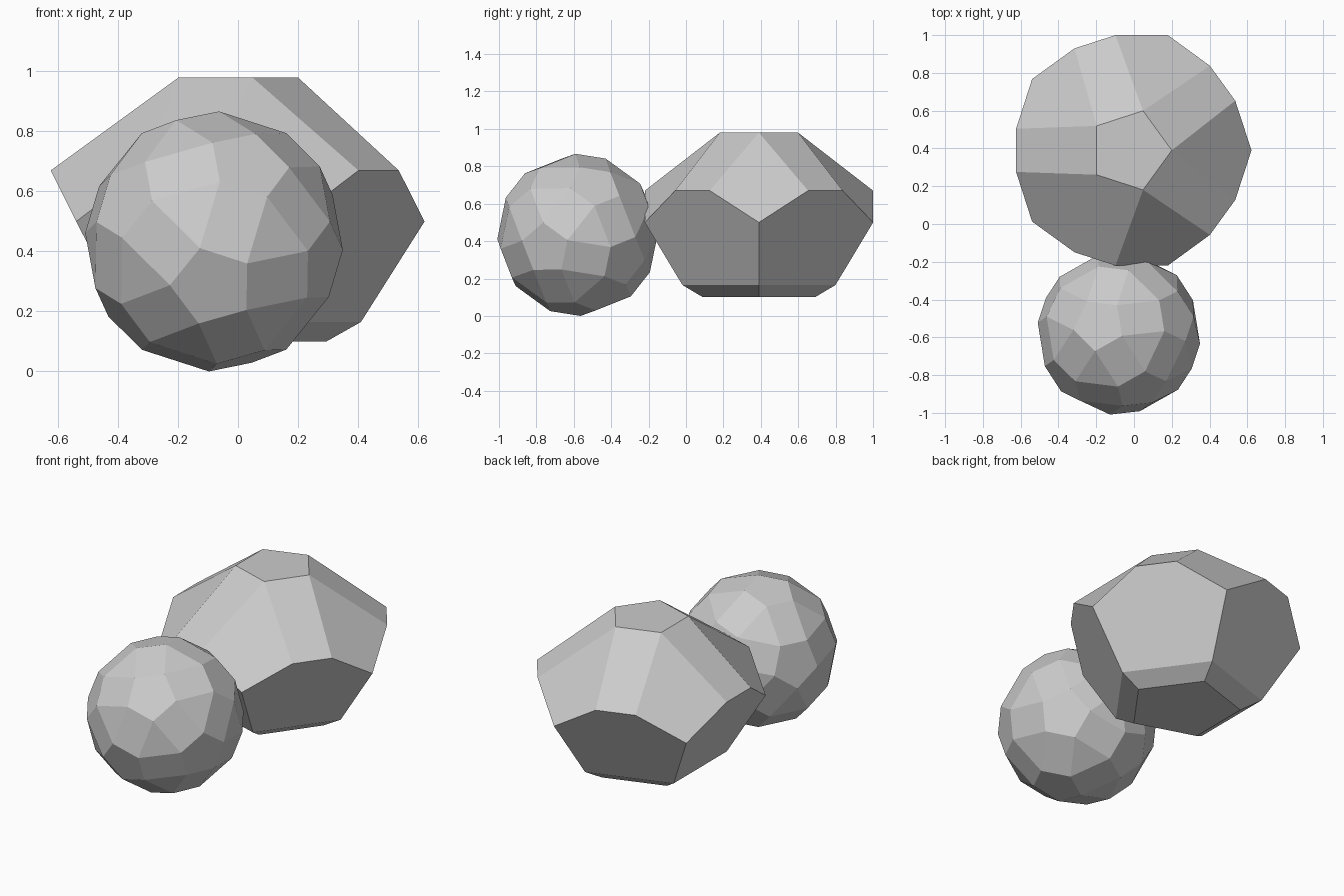
import bpy
import bmesh
import itertools
from math import sin, cos, radians, atan
from mathutils import Vector, Quaternion

cube = bpy.data.objects.get("Cube")
if cube:
    bpy.data.objects.remove(cube, do_unlink=True)

# One plain grey stone colour
grey = bpy.data.materials.new("stone_grey")
grey.use_nodes = True
grey.diffuse_color = (0.6, 0.6, 0.6, 1)
shader = next(n for n in grey.node_tree.nodes if n.type == 'BSDF_PRINCIPLED')
shader.inputs["Base Color"].default_value = grey.diffuse_color
shader.inputs["Roughness"].default_value = 0.8


def finish(bm, name, location):
    bmesh.ops.recalc_face_normals(bm, faces=bm.faces)
    mesh = bpy.data.meshes.new(name)
    bm.to_mesh(mesh)
    bm.free()
    mesh.materials.append(grey)
    obj = bpy.data.objects.new(name, mesh)
    obj.location = location
    bpy.context.collection.objects.link(obj)
    return obj


# Large cut stone: rings of points with five-fold symmetry
bm = bmesh.new()


def ring(radius, z, offset=0):
    points = []
    for k in range(5):
        a = radians(72 * k + offset)
        points.append(bm.verts.new((radius * cos(a), radius * sin(a), z)))
    return points


table = ring(0.22, 0.98)
girdle_a = ring(0.615, 0.67, 25.3)
girdle_b = ring(0.615, 0.67, 46.7)
corner = ring(0.642, 0.50)
lower = ring(0.43, 0.165)
base = ring(0.315, 0.10)

bm.faces.new(table)
bm.faces.new(base)
for k in range(5):
    n = (k + 1) % 5
    bm.faces.new((table[k], girdle_a[k], girdle_b[k], table[n]))
    bm.faces.new((table[k], girdle_b[k - 1], corner[k], girdle_a[k]))
    bm.faces.new((girdle_a[k], corner[k], lower[k],
                  lower[n], corner[n], girdle_b[k]))
    bm.faces.new((lower[k], base[k], base[n], lower[n]))
finish(bm, "large_faceted_stone", (-0.02, 0.39, 0))

# Small ball: small pentagons and large triangles joined by rectangles.
# Start from the twelve five-fold axes of a tilted icosahedron.
pole = Vector((-0.013, -0.932, -0.363)).normalized()
toward = Vector((0.286, -0.715, 0.638))
side = (toward - pole * toward.dot(pole)).normalized()
tilt = atan(0.5)
axes = [pole]
for k in range(5):
    turned = Quaternion(pole, radians(72 * k)) @ side
    axes.append(pole * sin(tilt) + turned * cos(tilt))
axes += [-a for a in axes]

# Each axis gets a point toward the centre of every triangle it touches
bm = bmesh.new()
for trio in itertools.combinations(axes, 3):
    if all(p.dot(q) > 0.4 for p, q in itertools.combinations(trio, 2)):
        centre = sum(trio, Vector()).normalized()
        for axis in trio:
            bm.verts.new(axis.slerp(centre, 0.51) * 0.434)
bmesh.ops.convex_hull(bm, input=bm.verts)
bmesh.ops.dissolve_limit(bm, angle_limit=radians(3),
                         verts=bm.verts, edges=bm.edges)
bottom = min(v.co.z for v in bm.verts)
finish(bm, "small_faceted_ball", (-0.08, -0.578, -bottom))
